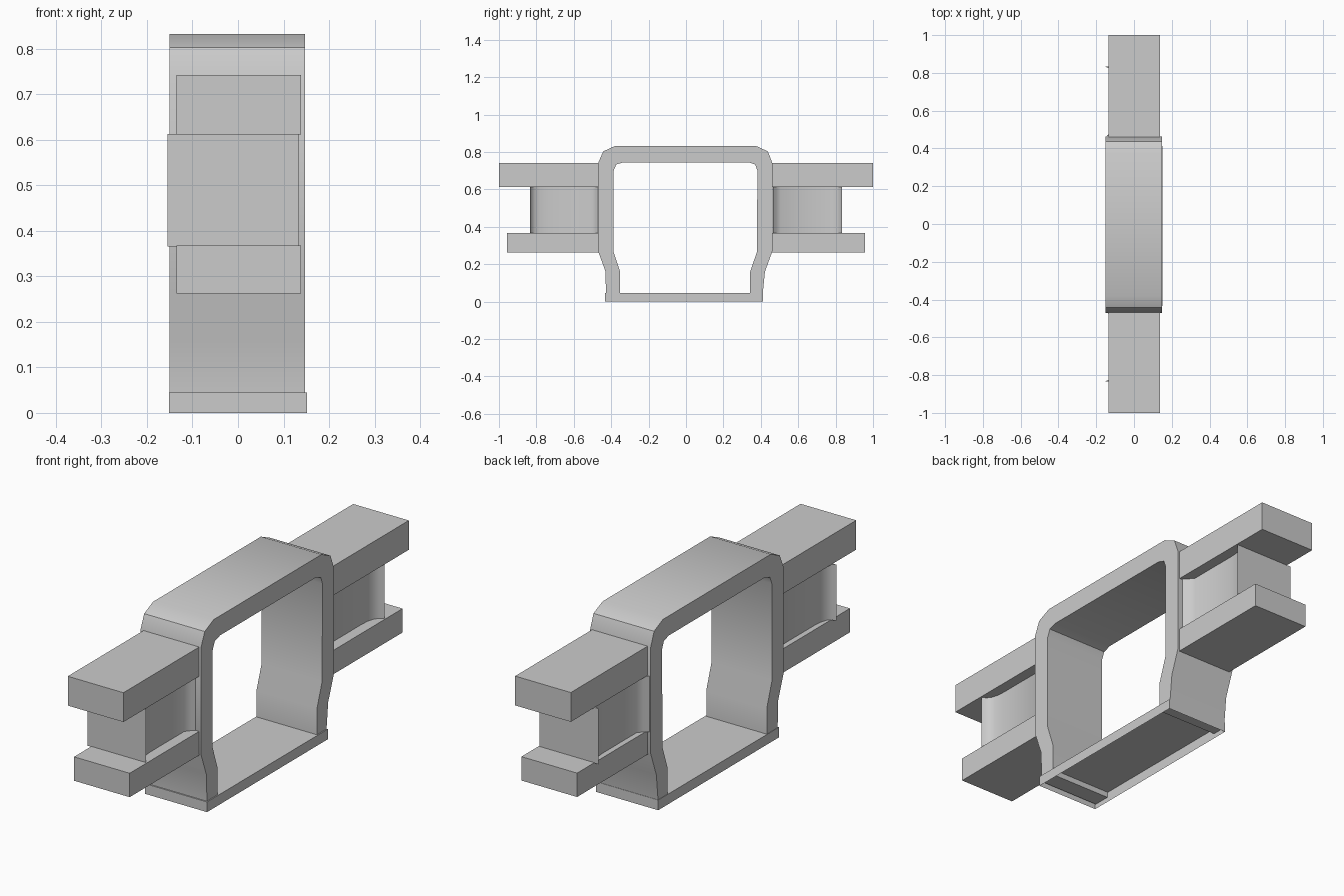
import bpy, bmesh, math

if "Cube" in bpy.data.objects:
    bpy.data.objects.remove(bpy.data.objects["Cube"])


def finish(name, bm, smooth=False):
    bmesh.ops.recalc_face_normals(bm, faces=bm.faces)
    me = bpy.data.meshes.new(name)
    bm.to_mesh(me)
    bm.free()
    ob = bpy.data.objects.new(name, me)
    bpy.context.collection.objects.link(ob)
    if smooth:
        bpy.ops.object.select_all(action='DESELECT')
        ob.select_set(True)
        bpy.context.view_layer.objects.active = ob
        bpy.ops.object.shade_smooth_by_angle(angle=math.radians(40))
    return ob


def extrude(name, pts, offset, smooth=False):
    """Closed planar outline swept by an offset vector."""
    bm = bmesh.new()
    face = bm.faces.new([bm.verts.new(p) for p in pts])
    res = bmesh.ops.extrude_face_region(bm, geom=[face], use_keep_orig=True)
    verts = [g for g in res['geom'] if isinstance(g, bmesh.types.BMVert)]
    bmesh.ops.translate(bm, verts=verts, vec=offset)
    return finish(name, bm, smooth)


def box(name, x, y, z):
    pts = [(x[0], y[0], z[0]), (x[1], y[0], z[0]), (x[1], y[1], z[0]), (x[0], y[1], z[0])]
    return extrude(name, pts, (0, 0, z[1] - z[0]))


# Arch: outer outline up and over, then the inner outline back
outer = [(-0.428, 0.02), (-0.43, 0.16), (-0.47, 0.27), (-0.47, 0.74), (-0.443, 0.803), (-0.38, 0.832),
         (0.375, 0.832), (0.438, 0.803), (0.462, 0.74), (0.462, 0.27), (0.422, 0.16), (0.408, 0.02)]
inner = [(0.343, 0.02), (0.343, 0.16), (0.379, 0.265), (0.382, 0.70), (0.37, 0.733), (0.335, 0.745),
         (-0.335, 0.745), (-0.373, 0.733), (-0.387, 0.70), (-0.387, 0.265), (-0.352, 0.16), (-0.352, 0.02)]
extrude("arch_frame", [(-0.15, y, z) for y, z in outer + inner], (0.297, 0, 0), True)

# Base tray, open underneath
bm = bmesh.new()
x0, x1, y0, y1, h = -0.152, 0.152, -0.434, 0.412, 0.045
ring = [(x0, y0), (x1, y0), (x1, y1), (x0, y1)]
low = [bm.verts.new((x, y, 0)) for x, y in ring]
top = [bm.verts.new((x, y, h)) for x, y in ring]
bm.faces.new(top)
for i in range(4):
    j = (i + 1) % 4
    bm.faces.new((low[i], low[j], top[j], top[i]))
finish("base_tray", bm)

# Side arms: two rails with a waisted spacer between them
waist = [(0.144, 0.835), (0.127, 0.826), (0.112, 0.81), (0.103, 0.78), (0.10, 0.74),
         (0.10, 0.505), (0.118, 0.482), (0.135, 0.465)]
for s, side in ((-1, "front"), (1, "back")):
    box(side + "_upper_rail", (-0.135, 0.138), sorted((s * 0.45, s * 1.0)), (0.612, 0.742))
    box(side + "_lower_rail", (-0.135, 0.138), sorted((s * 0.45, s * 0.956)), (0.262, 0.368))
    plan = [(x - 0.0105, s * y) for x, y in waist] + [(-x - 0.0105, s * y) for x, y in reversed(waist)]
    extrude(side + "_spacer", [(x, y, 0.366) for x, y in plan], (0, 0, 0.247), True)
